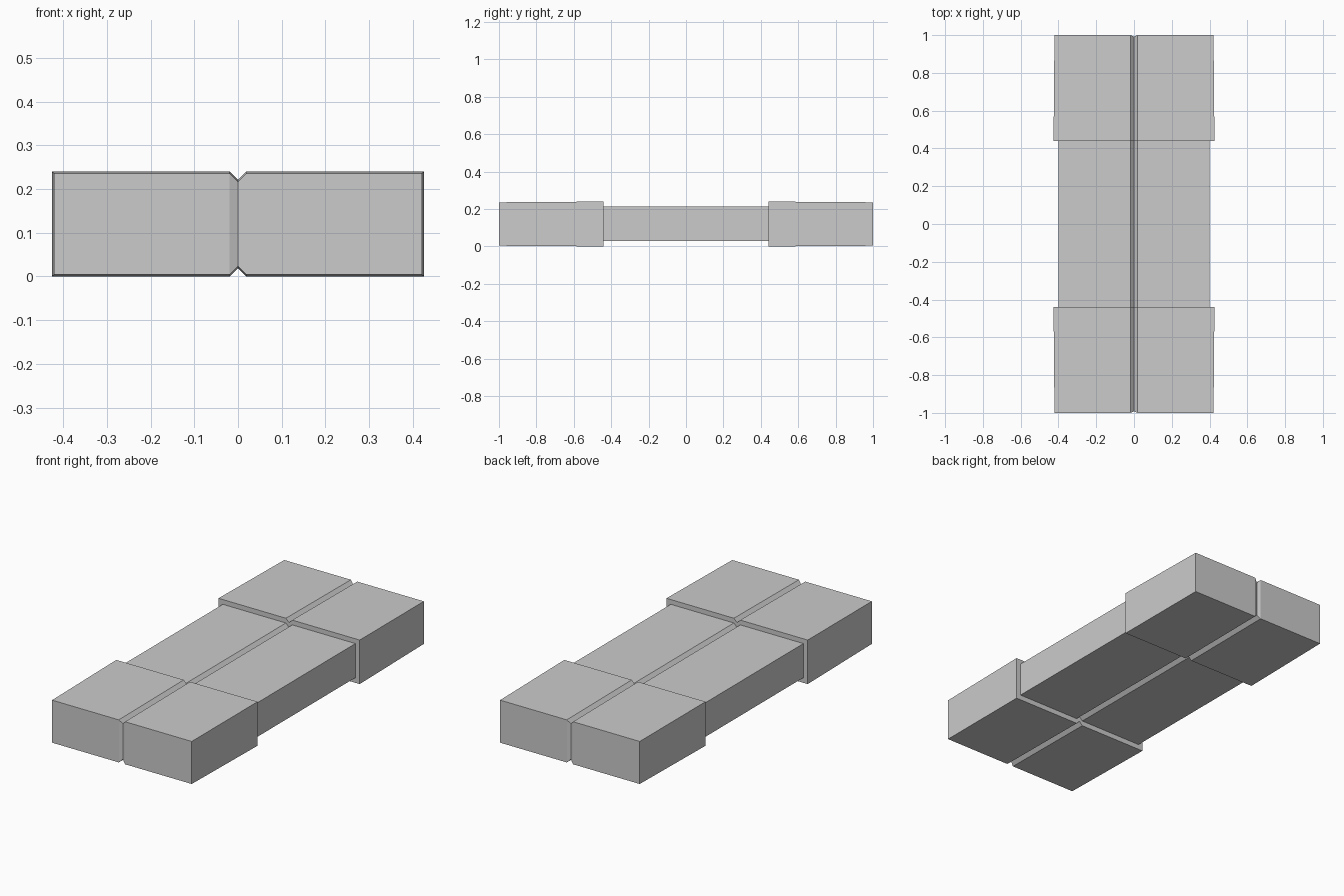
import bpy, bmesh

if "Cube" in bpy.data.objects:
    bpy.data.objects.remove(bpy.data.objects["Cube"])

NOTCH = 0.019      # half width and depth of the long V groove
END_NOTCH = 0.008  # depth of the upright groove on each end face


def section(bm, y, half_w, z0, z1, dent=0.0):
    """Rectangle with a V notch in the middle of its top and bottom edges."""
    pts = [(-half_w, z0), (-NOTCH, z0), (0, z0 + NOTCH), (NOTCH, z0), (half_w, z0),
           (half_w, z1), (NOTCH, z1), (0, z1 - NOTCH), (-NOTCH, z1), (-half_w, z1)]
    return [bm.verts.new((x, y + (dent if x == 0 else 0), z)) for x, z in pts]


bm = bmesh.new()

# Tapered end block, stepped-down middle, tapered end block
rings = [
    section(bm, -1.0, 0.421, 0.004, 0.236, END_NOTCH),
    section(bm, -0.44, 0.426, 0.0, 0.24),
    section(bm, -0.44, 0.40, 0.028, 0.214),
    section(bm, 0.44, 0.40, 0.028, 0.214),
    section(bm, 0.44, 0.426, 0.0, 0.24),
    section(bm, 1.0, 0.421, 0.004, 0.236, -END_NOTCH),
]
for a, b in zip(rings, rings[1:]):
    for i in range(10):
        j = (i + 1) % 10
        bm.faces.new((a[i], a[j], b[j], b[i]))

# End faces, creased inward along the centre line
for ring in (rings[0], rings[-1]):
    for i in range(4):
        bm.faces.new((ring[i], ring[i + 1], ring[8 - i], ring[9 - i]))

bmesh.ops.recalc_face_normals(bm, faces=bm.faces)
mesh = bpy.data.meshes.new("grooved_bar")
bm.to_mesh(mesh)
bm.free()
bpy.context.collection.objects.link(bpy.data.objects.new("grooved_bar", mesh))
